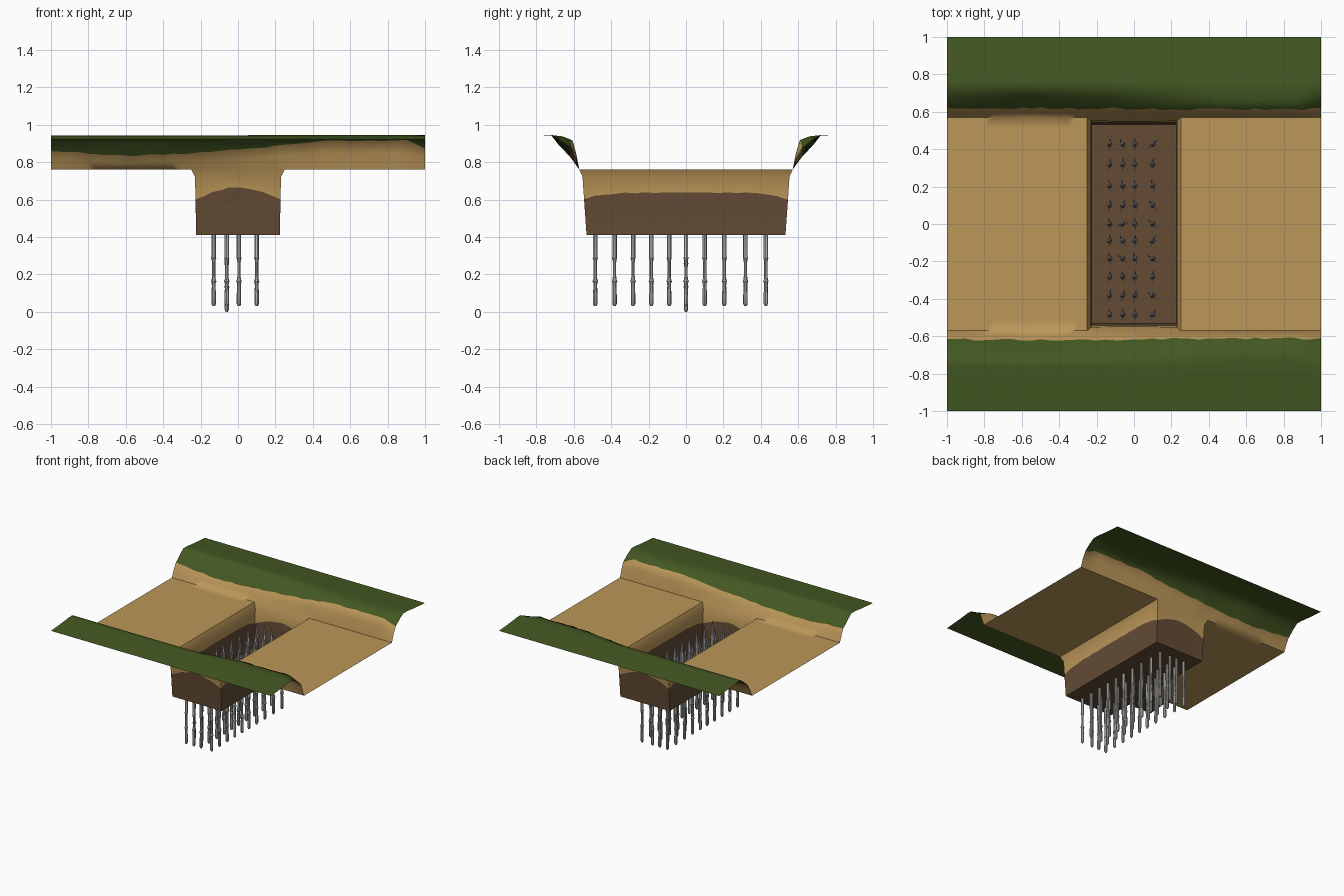
import bpy, bmesh, math, random
from mathutils import Matrix, Vector

if "Cube" in bpy.data.objects:
    bpy.data.objects.remove(bpy.data.objects["Cube"])

random.seed(4)


def material(name, rgb):
    m = bpy.data.materials.new(name)
    m.diffuse_color = (*rgb, 1)
    m.use_nodes = True
    m.node_tree.nodes["Principled BSDF"].inputs["Base Color"].default_value = m.diffuse_color
    return m


GRASS = material("grass green", (0.058, 0.098, 0.016))
SAND = material("path sand", (0.50, 0.31, 0.10))
EARTH = material("dark earth", (0.125, 0.070, 0.034))
STEEL = material("stake grey", (0.48, 0.48, 0.48))


def make_object(name, bm, mats, angle):
    me = bpy.data.meshes.new(name)
    bm.to_mesh(me)
    bm.free()
    for m in mats:
        me.materials.append(m)
    ob = bpy.data.objects.new(name, me)
    bpy.context.collection.objects.link(ob)
    bpy.ops.object.select_all(action='DESELECT')
    ob.select_set(True)
    bpy.context.view_layer.objects.active = ob
    bpy.ops.object.shade_smooth_by_angle(angle=math.radians(angle))
    return ob


# Bank steepness along x: 0 = gentle slope, 1 = steep step
STEEP = [(-1, .38), (-.6, .03), (-.2, .25), (.1, .55), (.45, 1), (.9, 1), (1, .5)]


def steepness(x):
    for (x0, t0), (x1, t1) in zip(STEEP, STEEP[1:]):
        if x <= x1 + 1e-6:
            return t0 + (t1 - t0) * (x - x0) / (x1 - x0)
    return STEEP[-1][1]


# Bank profiles as (distance from middle, height), outside to foot
GENTLE = [(1, .922), (.86, .933), (.76, .944), (.72, .943), (.685, .895), (.62, .83), (.595, .792), (.57, .76)]
SHARP = [(1, .922), (.86, .933), (.76, .944), (.72, .945), (.66, .938), (.612, .915), (.588, .85), (.57, .76)]
GREEN_ROWS = 5
PX, PY = .25, .57          # pit rim half sizes
NX = 40
xs = [-1 + 2 * i / NX for i in range(NX + 1)]
ny = 20
inner = [-PY + 2 * PY * j / ny for j in range(ny + 1)]


def bank_row(k, side):
    row = []
    for x in xs:
        t = steepness(x)
        y = GENTLE[k][0] * (1 - t) + SHARP[k][0] * t
        z = GENTLE[k][1] * (1 - t) + SHARP[k][1] * t
        if k == GREEN_ROWS:
            y += random.uniform(-.006, .006)
            z += random.uniform(-.004, .004)
        row.append((x, side * y, z))
    return row


# Ground: front bank, flat path with a rectangular hole, back bank
rows = [bank_row(k, -1) for k in range(len(GENTLE))]
rows += [[(x, y, .76) for x in xs] for y in inner[1:-1]]
rows += [bank_row(k, 1) for k in reversed(range(len(GENTLE)))]
bm = bmesh.new()
grid = [[bm.verts.new(p) for p in r] for r in rows]
last = len(rows) - 1
for j in range(last):
    for i in range(NX):
        mid_x = (xs[i] + xs[i + 1]) / 2
        in_path = len(GENTLE) - 1 <= j < last - len(GENTLE) + 1
        if in_path and abs(mid_x) < PX:
            continue
        f = bm.faces.new((grid[j][i], grid[j][i + 1], grid[j + 1][i + 1], grid[j + 1][i]))
        f.material_index = 0 if min(j, last - 1 - j) < GREEN_ROWS else 1

# Pit walls: rings going down, with a wavy line between sand and earth
nx = 10
side_x = [-1 + 2 * i / nx for i in range(nx)]
side_y = [-1 + 2 * j / ny for j in range(ny)]
loop = ([(u, -1) for u in side_x] + [(1, v) for v in side_y] +
        [(-u, 1) for u in side_x] + [(-1, -v) for v in side_y])


def ring(hx, hy, z):
    return [bm.verts.new((u * hx, v * hy, z(u, v))) for u, v in loop]


def soil_line(u, v):
    bump = .065 * math.cos(u * math.pi / 2) if abs(v) == 1 else .037 * (1 - v ** 6)
    return .6 + bump + random.uniform(-.003, .003)


rings = [ring(PX, PY, lambda u, v: .76),
         ring(.23, .553, lambda u, v: .72),
         ring(.227, .545, soil_line),
         ring(.224, .532, lambda u, v: .412)]
n = len(loop)
for k in range(3):
    for i in range(n):
        a, b = rings[k], rings[k + 1]
        f = bm.faces.new((a[i], a[(i + 1) % n], b[(i + 1) % n], b[i]))
        f.material_index = 2 if k == 2 else 1
bm.faces.new(rings[3]).material_index = 2
bmesh.ops.remove_doubles(bm, verts=bm.verts, dist=.0005)
bmesh.ops.recalc_face_normals(bm, faces=bm.faces)
bm.faces.ensure_lookup_table()
if bm.faces[0].normal.z < 0:
    bmesh.ops.reverse_faces(bm, faces=bm.faces)
make_object("ground_with_pit", bm, [GRASS, SAND, EARTH], 60)

# Stake: jointed round pole with a sharp tip
POLE = [(.006, 0), (.012, .012), (.012, .06), (.010, .11), (.011, .125), (.015, .133),
        (.011, .142), (.009, .16), (.009, .235), (.011, .25), (.014, .257), (.012, .262),
        (.012, .40), (.015, .47), (.015, .52), (.010, .58), (.001, .65)]
SEG = 8
bm = bmesh.new()
prev = None
for r, z in POLE:
    cur = [bm.verts.new((r * math.cos(a), r * math.sin(a), z))
           for a in (2 * math.pi * i / SEG for i in range(SEG))]
    if prev:
        for i in range(SEG):
            bm.faces.new((prev[i], prev[(i + 1) % SEG], cur[(i + 1) % SEG], cur[i]))
    else:
        bm.faces.new(cur[::-1])
    prev = cur
bm.faces.new(prev)
# Side barbs on the upper part
for side, z in ((1, .50), (-1, .45)):
    tilt = Matrix.Rotation(math.radians(-35 * side), 4, 'X')
    bmesh.ops.create_cone(bm, cap_ends=True, segments=6, radius1=.008, radius2=.001, depth=.06,
                          matrix=Matrix.Translation(Vector((0, side * .017, z))) @ tilt)
first = make_object("stake", bm, [STEEL], 40)

# Rows of stakes through the pit floor
COLS = [-.13, -.06, .005, .10]
ROWS = [-.485, -.382, -.283, -.185, -.09, 0, .1, .205, .318, .427]
for ci, x in enumerate(COLS):
    for ri, y in enumerate(ROWS):
        ob = first if (ci, ri) == (0, 0) else bpy.data.objects.new("stake", first.data)
        if ob is not first:
            bpy.context.collection.objects.link(ob)
        ob.location = (x, y, 0 if (ci, ri) == (1, 5) else .03)
        spread = 70 if ci in (1, 3) else 15
        ob.rotation_euler.z = math.radians(random.uniform(-spread, spread))
